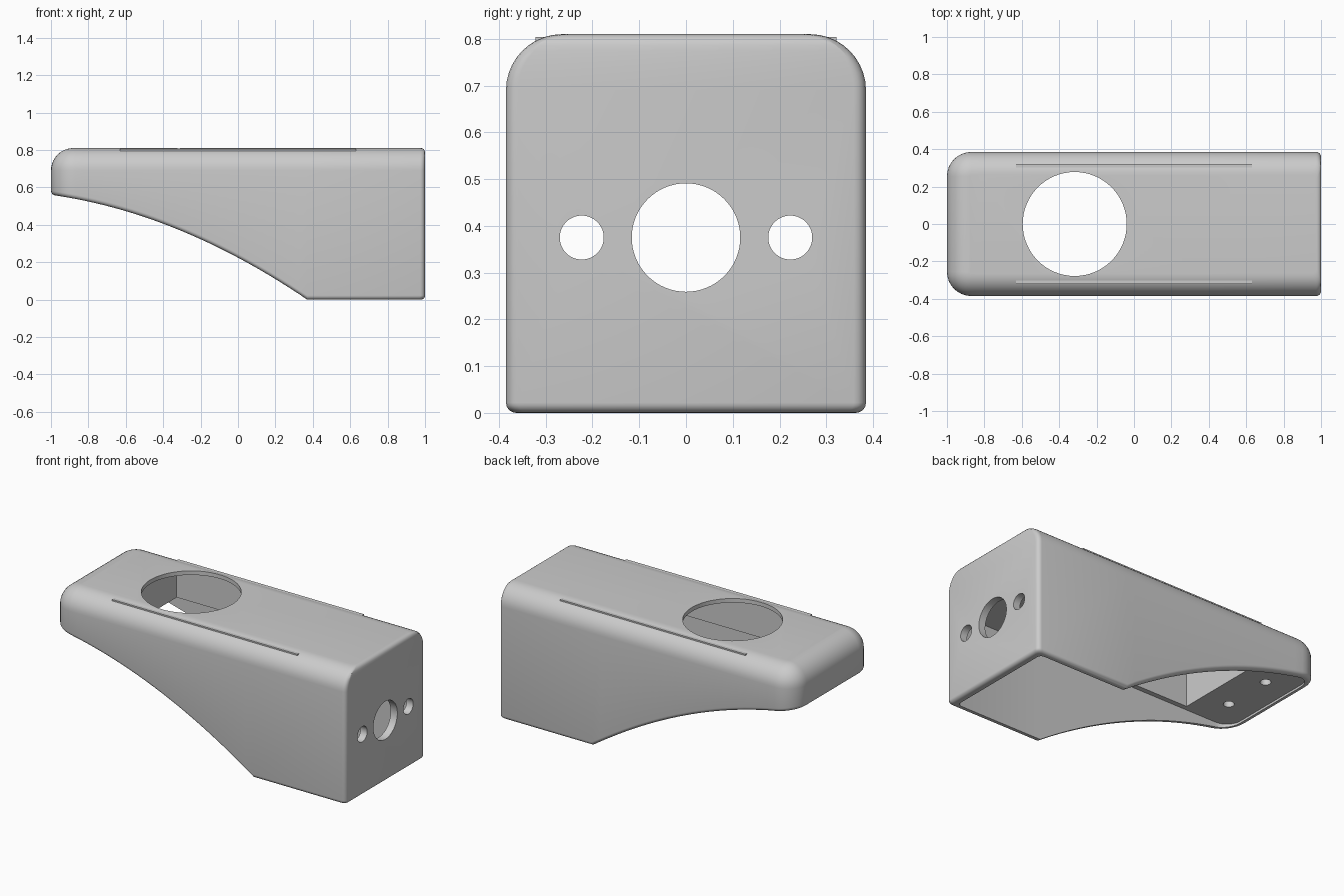
import bpy, bmesh, math
from mathutils import Matrix

if "Cube" in bpy.data.objects:
    bpy.data.objects.remove(bpy.data.objects["Cube"], do_unlink=True)

grey = bpy.data.materials.new("plain grey")
grey.use_nodes = True
colour = (0.6, 0.6, 0.6, 1)
grey.diffuse_color = colour
grey.node_tree.nodes["Principled BSDF"].inputs["Base Color"].default_value = colour

W, H = 0.385, 0.81           # half width and height
ROUND, SOFT = 0.12, 0.022    # large top rounding, small rim rounding
START, RISE = 0.37, 0.56     # where the arched underside begins, its height at the tip


def make(name, bm):
    bmesh.ops.recalc_face_normals(bm, faces=bm.faces)
    mesh = bpy.data.meshes.new(name)
    bm.to_mesh(mesh)
    bm.free()
    mesh.materials.append(grey)
    obj = bpy.data.objects.new(name, mesh)
    bpy.context.collection.objects.link(obj)
    return obj


def box(name, lo, hi):
    bm = bmesh.new()
    bmesh.ops.create_cube(bm, size=1)
    for v in bm.verts:
        v.co = [a + (c + 0.5) * (b - a) for a, b, c in zip(lo, hi, v.co)]
    return make(name, bm)


def cylinder(name, centre, radius, depth, axis='Z'):
    bm = bmesh.new()
    turn = Matrix.Rotation(math.pi / 2, 4, 'Y') if axis == 'X' else Matrix()
    bmesh.ops.create_cone(bm, cap_ends=True, segments=64, radius1=radius,
                          radius2=radius, depth=depth,
                          matrix=Matrix.Translation(centre) @ turn)
    return make(name, bm)


def activate(obj):
    bpy.ops.object.select_all(action='DESELECT')
    obj.select_set(True)
    bpy.context.view_layer.objects.active = obj


def cut(obj, cutter):
    mod = obj.modifiers.new("cut", 'BOOLEAN')
    mod.operation, mod.solver, mod.object = 'DIFFERENCE', 'EXACT', cutter
    activate(obj)
    bpy.ops.object.modifier_apply(modifier=mod.name)
    bpy.data.objects.remove(cutter, do_unlink=True)


def arc(cx, cy, radius, first, steps):
    for i in range(steps + 1):
        a = math.radians(first + 90 * i / steps)
        yield cx + radius * math.cos(a), cy + radius * math.sin(a)


def outline(inset, end_inset):
    """Plan outline: wide corners at the tip, tight ones at the end wall."""
    left, right, half = -1 + inset, 1 - end_inset, W - inset
    tip, end = 0.13 - inset, 0.026
    stations = [left + tip + (START - left - tip) * i / 24 for i in range(1, 25)]
    points = [(x, -half) for x in stations]
    points += arc(right - end, -half + end, end, -90, 4)
    points += arc(right - end, half - end, end, 0, 4)
    points += [(x, half) for x in reversed(stations)]
    points += arc(left + tip, half - tip, tip, 90, 8)
    points += arc(left + tip, -half + tip, tip, 180, 8)
    return points


def belly(x):
    t = min(max((START - x) / (START + 1), 0), 1)
    return RISE * (1.66 * t - 0.66 * t * t)


def ring(inset, end_inset, height):
    return [(x, y, height(x)) for x, y in outline(inset, end_inset)]


# Housing: one skin from the cavity ceiling, round the lower rim and up to the top
rings = [ring(0.035, 0.045, lambda x: 0.568), ring(0.035, 0.045, belly)]
for i in range(6):
    a = math.radians(90 * i / 5)
    d = SOFT * (1 - math.sin(a))
    rings.append(ring(d, d, lambda x: belly(x) + SOFT * (1 - math.cos(a))))
for i in range(11):
    a = math.radians(90 * i / 10)
    drop = ROUND * (1 - math.sin(a))
    near = max(SOFT - drop, 0)
    rings.append(ring(ROUND * (1 - math.cos(a)),
                      SOFT - math.sqrt(SOFT ** 2 - near ** 2),
                      lambda x: H - drop))
bm = bmesh.new()
loops = [[bm.verts.new(p) for p in r] for r in rings]
for low, high in zip(loops, loops[1:]):
    for i in range(len(low)):
        bm.faces.new((low[i - 1], low[i], high[i], high[i - 1]))
bm.faces.new(loops[0])
bm.faces.new(loops[-1])
housing = make("housing", bm)

# Narrower upper cavity, leaving the tip solid above the ceiling
cut(housing, box("upper_cavity", (-0.64, -0.32, 0.4), (0.63, 0.32, 0.785)))

# Round opening in the top, holes in the end wall, blind screw holes in the tip
cut(housing, cylinder("top_opening", (-0.317, 0, 0.8), 0.278, 0.2))
cut(housing, cylinder("end_opening", (1, 0, 0.375), 0.116, 0.3, 'X'))
for s in (-1, 1):
    cut(housing, cylinder("end_hole", (1, s * 0.223, 0.375), 0.047, 0.3, 'X'))
    cut(housing, cylinder("tip_hole", (-0.8, s * 0.155, 0.6), 0.03, 0.2))

activate(housing)
bpy.ops.object.shade_smooth_by_angle(angle=math.radians(25))

# Slim ridges standing out of the rounded top edges
for name, y in (("back_ridge", 0.312), ("front_ridge", -0.312)):
    box(name, (-0.63, y - 0.01, 0.788), (0.63, y + 0.01, 0.804))
